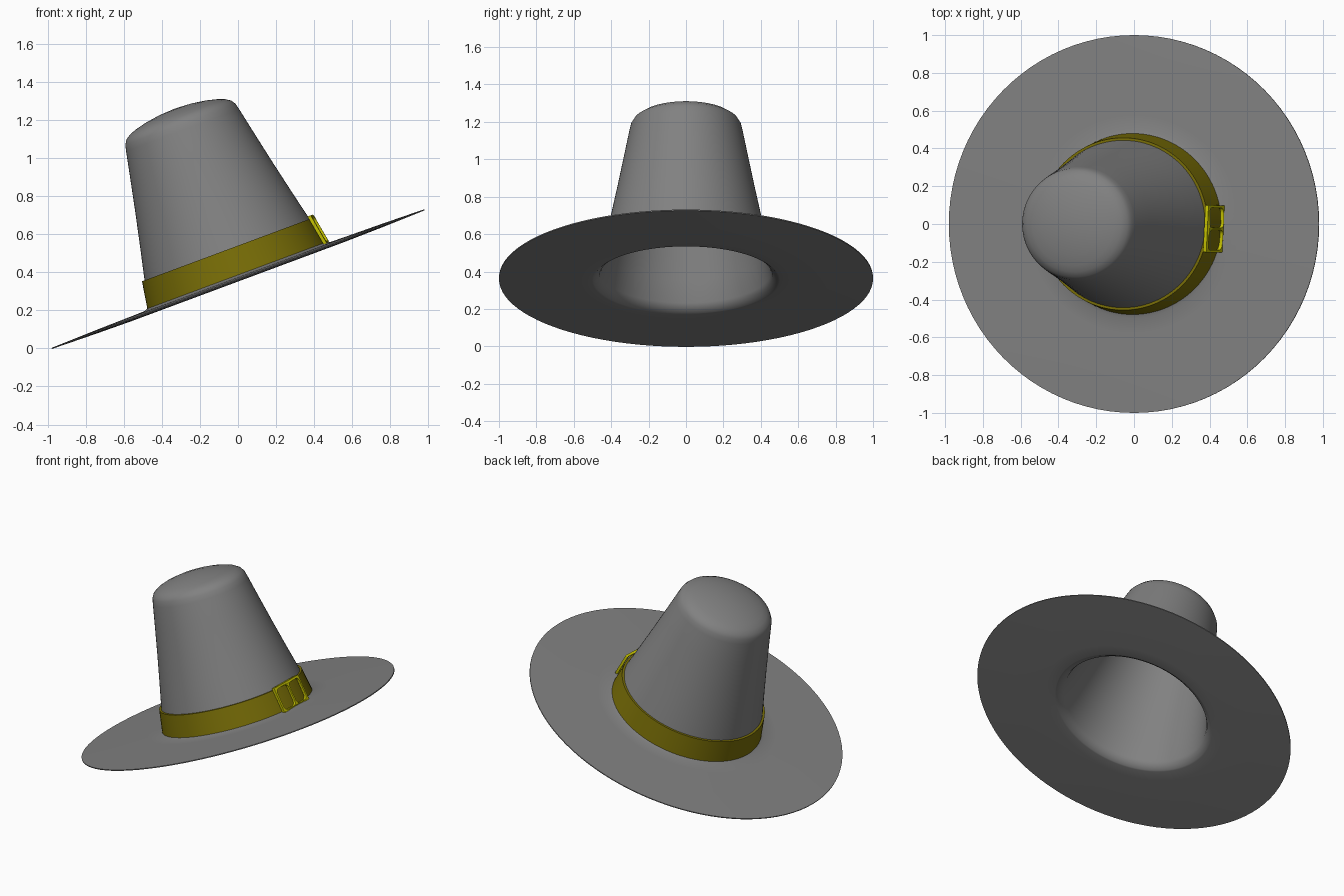
import bpy, bmesh
from math import radians, sin, cos, pi
from mathutils import Matrix

if "Cube" in bpy.data.objects:
    bpy.data.objects.remove(bpy.data.objects["Cube"])

TILT = radians(20.4)
R = 1.045                       # brim radius along the long axis
YS = 1 / R                      # slight oval squash in y
PLACE = Matrix.Translation((0, 0, R * sin(TILT))) @ Matrix.Rotation(-TILT, 4, 'Y')


def paint(ob, name, rgb):
    m = bpy.data.materials.new(name)
    m.diffuse_color = (*rgb, 1)
    m.use_nodes = True
    m.node_tree.nodes["Principled BSDF"].inputs["Base Color"].default_value = m.diffuse_color
    ob.data.materials.append(m)


def finish(ob, angle=35):
    bpy.ops.object.select_all(action='DESELECT')
    ob.select_set(True)
    bpy.context.view_layer.objects.active = ob
    bpy.ops.object.shade_smooth_by_angle(angle=radians(angle))
    ob.matrix_world = PLACE


def lathe(name, profile, closed=False, n=96):
    """Revolve (radius, height) points around z, oval in y."""
    bm = bmesh.new()
    rings = []
    for r, h in profile:
        if r == 0:
            rings.append([bm.verts.new((0, 0, h))] * n)
        else:
            rings.append([bm.verts.new((r * cos(2 * pi * i / n), r * YS * sin(2 * pi * i / n), h))
                          for i in range(n)])
    pairs = list(zip(rings, rings[1:])) + ([(rings[-1], rings[0])] if closed else [])
    for a, b in pairs:
        for i in range(n):
            j = (i + 1) % n
            bm.faces.new(list(dict.fromkeys((a[i], a[j], b[j], b[i]))))
    bmesh.ops.recalc_face_normals(bm, faces=bm.faces)
    me = bpy.data.meshes.new(name)
    bm.to_mesh(me)
    bm.free()
    ob = bpy.data.objects.new(name, me)
    bpy.context.collection.objects.link(ob)
    return ob


# Felt body: outer crown, brim, then back up inside the hollow crown
outer = [(0, .956), (.09, .951), (.17, .939), (.23, .924), (.265, .911), (.294, .892),
         (.309, .868), (.317, .835), (.345, .70), (.385, .51), (.425, .33),
         (.465, .155), (.490, .04), (.497, .022), (.52, .014), (.60, .012), (.80, .009)]
under = [(R, .003), (R, -.003), (.80, -.009), (.60, -.012), (.525, -.012), (.515, -.010),
         (.485, .012), (.474, .035)]
inner = [(.448, .155), (.408, .33), (.368, .51), (.328, .70), (.301, .83), (.290, .865),
         (.26, .894), (.17, .922), (0, .939)]
hat = lathe("hat_body", outer + under + inner)
paint(hat, "felt_dark_grey", (.22, .22, .22))
finish(hat)

# Band around the foot of the crown
band = lathe("hat_band", [(.491, .013), (.502, .013), (.477, .165), (.458, .165)], closed=True)
paint(band, "band_olive", (.19, .155, .002))
finish(band)


# Buckle: rectangular frame with two rounded windows, laid on the band
def rounded_rect(cx, w, h, r):
    pts = []
    for k, (sx, sy) in enumerate(((1, 1), (-1, 1), (-1, -1), (1, -1))):
        for s in range(5):
            t = (k + s / 4) * pi / 2
            pts.append((cx + sx * (w / 2 - r) + r * cos(t), sy * (h / 2 - r) + r * sin(t)))
    return pts


curve = bpy.data.curves.new("buckle_outline", 'CURVE')
curve.dimensions = '2D'
curve.fill_mode = 'BOTH'
curve.extrude = .009
for pts in (rounded_rect(0, .25, .168, .005), rounded_rect(-.059, .106, .144, .026),
            rounded_rect(.059, .106, .144, .026)):
    sp = curve.splines.new('POLY')
    sp.points.add(len(pts) - 1)
    sp.use_cyclic_u = True
    for p, (x, y) in zip(sp.points, pts):
        p.co = (x, y, 0, 1)
tmp = bpy.data.objects.new("buckle_outline", curve)
bpy.context.collection.objects.link(tmp)
me = bpy.data.meshes.new_from_object(tmp.evaluated_get(bpy.context.evaluated_depsgraph_get()))
bpy.data.objects.remove(tmp)
bm = bmesh.new()
bm.from_mesh(me)
bmesh.ops.remove_doubles(bm, verts=bm.verts, dist=1e-5)
for v in bm.verts:              # gentle bend, then stand upright facing +x
    x, y, z = v.co
    v.co = (z - .5 * x * x - .171 * y, x, y)
bmesh.ops.transform(bm, verts=bm.verts, matrix=Matrix.Rotation(radians(-3), 4, 'Z') @
                    Matrix.Translation((.495, 0, .097)))
bmesh.ops.recalc_face_normals(bm, faces=bm.faces)
bm.to_mesh(me)
bm.free()
me.name = "buckle"
me.materials.clear()
buckle = bpy.data.objects.new("buckle", me)
bpy.context.collection.objects.link(buckle)
paint(buckle, "buckle_yellow", (.55, .53, .0))
finish(buckle, 30)
